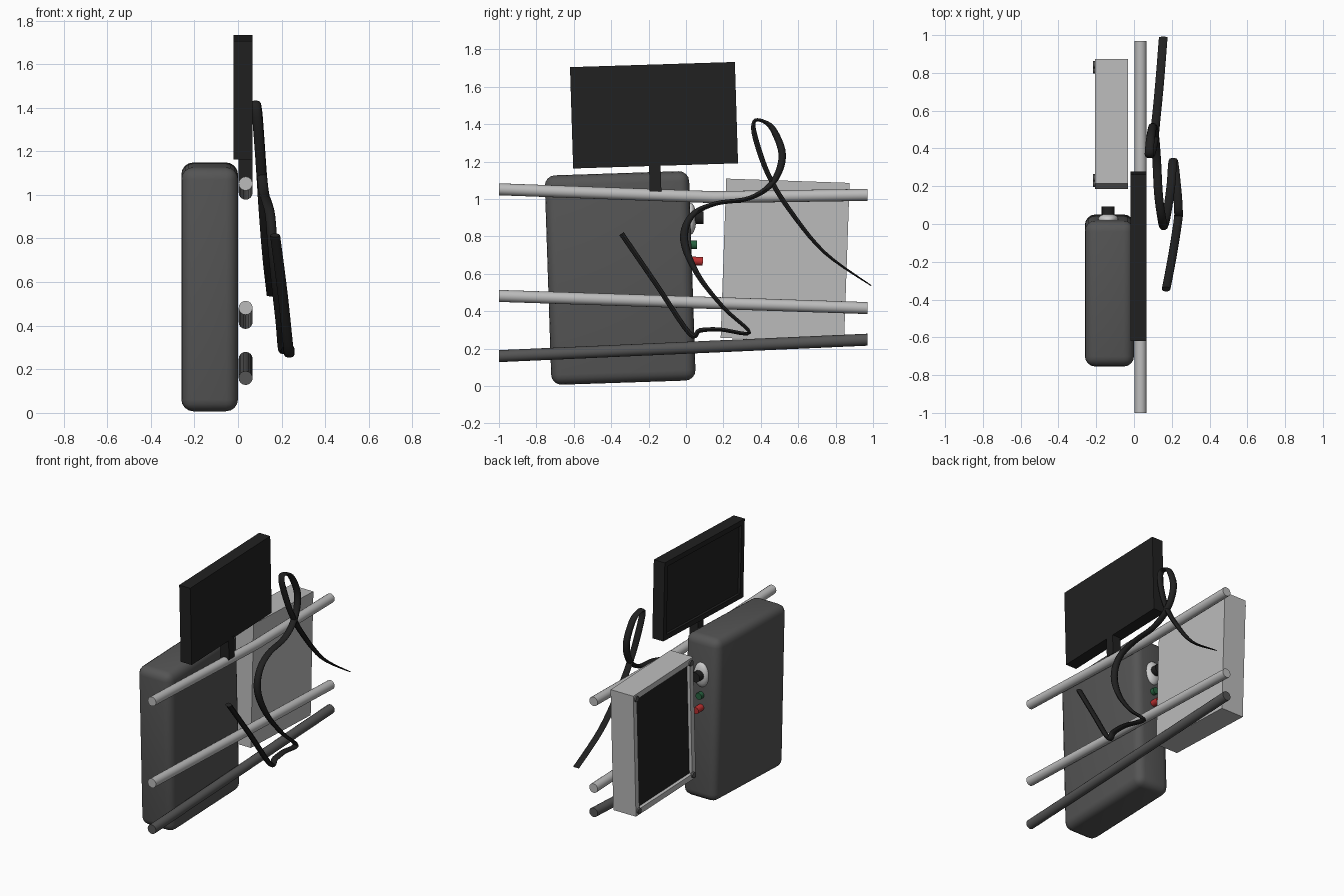
import bpy, bmesh, math
from mathutils import Vector, Matrix

if "Cube" in bpy.data.objects:
    bpy.data.objects.remove(bpy.data.objects["Cube"])


def mat(name, c):
    m = bpy.data.materials.new(name)
    m.diffuse_color = (*c, 1)
    m.use_nodes = True
    m.node_tree.nodes["Principled BSDF"].inputs["Base Color"].default_value = m.diffuse_color
    return m


DARK = mat("dark_grey", (0.09, 0.09, 0.09))
BLACK = mat("black", (0.015, 0.015, 0.015))
WHITE = mat("white", (0.8, 0.8, 0.8))
RED = mat("red", (0.5, 0.03, 0.03))
GREEN = mat("green", (0.02, 0.12, 0.05))


def finish(bm, name, mats=(), smooth=None):
    bmesh.ops.recalc_face_normals(bm, faces=bm.faces)
    me = bpy.data.meshes.new(name)
    bm.to_mesh(me)
    bm.free()
    for m in mats:
        me.materials.append(m)
    ob = bpy.data.objects.new(name, me)
    bpy.context.collection.objects.link(ob)
    if smooth:
        bpy.ops.object.select_all(action='DESELECT')
        bpy.context.view_layer.objects.active = ob
        ob.select_set(True)
        bpy.ops.object.shade_smooth_by_angle(angle=math.radians(smooth))
    return ob


def box(name, center, size, tilt=0, mats=(), bevel=0, segs=1, inset=0, depth=0, smooth=None):
    """Box tilted about x; inset recesses the -x face and gives it the second material."""
    bm = bmesh.new()
    bmesh.ops.create_cube(bm, size=1)
    bmesh.ops.scale(bm, vec=size, verts=bm.verts)
    if bevel:
        bmesh.ops.bevel(bm, geom=bm.edges[:], offset=bevel, segments=segs, profile=0.5, affect='EDGES')
    if inset:
        bm.normal_update()
        f = min(bm.faces, key=lambda g: g.normal.x)
        bmesh.ops.inset_individual(bm, faces=[f], thickness=inset)
        bmesh.ops.inset_individual(bm, faces=[f], thickness=0.004, depth=-depth)
        f.material_index = 1
    bmesh.ops.transform(bm, verts=bm.verts, matrix=Matrix.Translation(center) @ Matrix.Rotation(math.radians(tilt), 4, 'X'))
    return finish(bm, name, mats, smooth)


def rod(name, a, b, r, mats=(), sides=16, squash=1):
    """Cylinder from a to b."""
    a, b = Vector(a), Vector(b)
    d = b - a
    bm = bmesh.new()
    bmesh.ops.create_cone(bm, cap_ends=True, segments=sides, radius1=r, radius2=r, depth=d.length)
    bmesh.ops.scale(bm, vec=(1, squash, 1), verts=bm.verts)
    rot = d.to_track_quat('Z', 'X').to_matrix().to_4x4()
    bmesh.ops.transform(bm, verts=bm.verts, matrix=Matrix.Translation((a + b) / 2) @ rot)
    return finish(bm, name, mats, 40)


# main cabinet with rounded edges
box("cabinet", (-0.13, -0.352, 0.578), (0.26, 0.772, 1.12), 1.9, [DARK], 0.055, 4, smooth=40)

# socket, knob and push buttons on the cabinet side
bm = bmesh.new()
bmesh.ops.create_uvsphere(bm, u_segments=20, v_segments=10, radius=1)
bmesh.ops.transform(bm, verts=bm.verts, matrix=Matrix.Translation((-0.137, 0.025, 0.895)) @ Matrix.Diagonal((0.055, 0.03, 0.085, 1)))
finish(bm, "socket_plate", [WHITE], 60)
rod("knob", (-0.137, 0.02, 0.9), (-0.137, 0.093, 0.9), 0.034, [BLACK])
rod("green_button", (-0.137, 0.01, 0.755), (-0.137, 0.058, 0.755), 0.023, [GREEN])
rod("red_button", (-0.137, 0.01, 0.67), (-0.137, 0.09, 0.667), 0.023, [RED])

# monitor and its stem
box("monitor", (0.023, -0.171, 1.448), (0.085, 0.882, 0.542), 1.8, [BLACK, BLACK], inset=0.05, depth=0.015)
box("monitor_stem", (0.034, -0.165, 1.115), (0.064, 0.062, 0.15), 1.8, [BLACK])

# grey display box with dark recessed screen
GREY = mat("grey", (0.5, 0.5, 0.5))
C, T = Vector((-0.118, 0.53, 0.672)), -2
box("display_box", C, (0.175, 0.66, 0.852), T, [GREY, BLACK], inset=0.055, depth=0.02)
R = Matrix.Rotation(math.radians(T), 3, 'X')
for sy in (-1, 1):
    for sz in (-1, 1):
        p = C + R @ Vector((-0.08, sy * 0.3, sz * 0.395))
        rod("display_screw", p, p - Vector((0.018, 0, 0)), 0.02, [DARK], 10)

# horizontal rails (upper ones in two slightly bent lengths)
def rail(name, pts, mats):
    bm = bmesh.new()
    n, r, rings = 16, 0.032, []
    for y, z in pts:
        rings.append([bm.verts.new((0.035 + r * math.cos(k * math.tau / n), y, z + r * math.sin(k * math.tau / n)))
                      for k in range(n)])
    skin(bm, rings)
    finish(bm, name, mats, 40)


def skin(bm, rings):
    n = len(rings[0])
    for p, q in zip(rings, rings[1:]):
        for k in range(n):
            bm.faces.new((p[k], p[(k + 1) % n], q[(k + 1) % n], q[k]))
    bm.faces.new(rings[0])
    bm.faces.new(rings[-1])


rail("top_rail", [(-1, 1.052), (0.15, 1.01), (0.97, 1.022)], [GREY])
rail("middle_rail", [(-1, 0.482), (0.97, 0.417)], [GREY])
rail("bottom_rail", [(-1, 0.16), (0.97, 0.248)], [DARK])

# flattened cable: (x, y, z, thickness)
path = [(.17, -.345, .815, .03), (.205, -.16, .545, .028), (.233, .02, .28, .028), (.235, .075, .298, .026),
        (.228, .18, .303, .022), (.208, .34, .285, .02), (.195, .2, .42, .022), (.175, .06, .6, .03),
        (.158, -.01, .78, .045), (.147, .03, .91, .035), (.13, .155, .975, .025), (.12, .34, 1.005, .025),
        (.11, .465, 1.09, .035), (.1, .515, 1.23, .042), (.09, .47, 1.365, .036), (.083, .415, 1.415, .02),
        (.08, .365, 1.415, .02), (.09, .37, 1.33, .03), (.105, .44, 1.13, .028), (.117, .555, .94, .026),
        (.135, .74, .715, .018), (.155, .99, .537, .006)]
P = [Vector(p) for p in path]


def spline(i, t):
    a, b, c, d = (P[min(max(i + k, 0), len(P) - 1)] for k in (-1, 0, 1, 2))
    return 0.5 * (2 * b + (c - a) * t + (2 * a - 5 * b + 4 * c - d) * t * t + (3 * b - a - 3 * c + d) * t ** 3)


S = [spline(i, k / 5) for i in range(len(P) - 1) for k in range(5)] + [P[-1]]
bm = bmesh.new()
rings = []
for i, s in enumerate(S):
    d = (S[min(i + 1, len(S) - 1)] - S[max(i - 1, 0)]).to_3d()
    nrm = Vector((0, -d.z, d.y)).normalized()
    rings.append([bm.verts.new(s.to_3d() + Vector((0.023 * math.cos(a), 0, 0)) + nrm * (s.w / 2 * math.sin(a)))
                  for a in (k * math.tau / 10 for k in range(10))])
skin(bm, rings)
finish(bm, "cable", [BLACK], 50)
